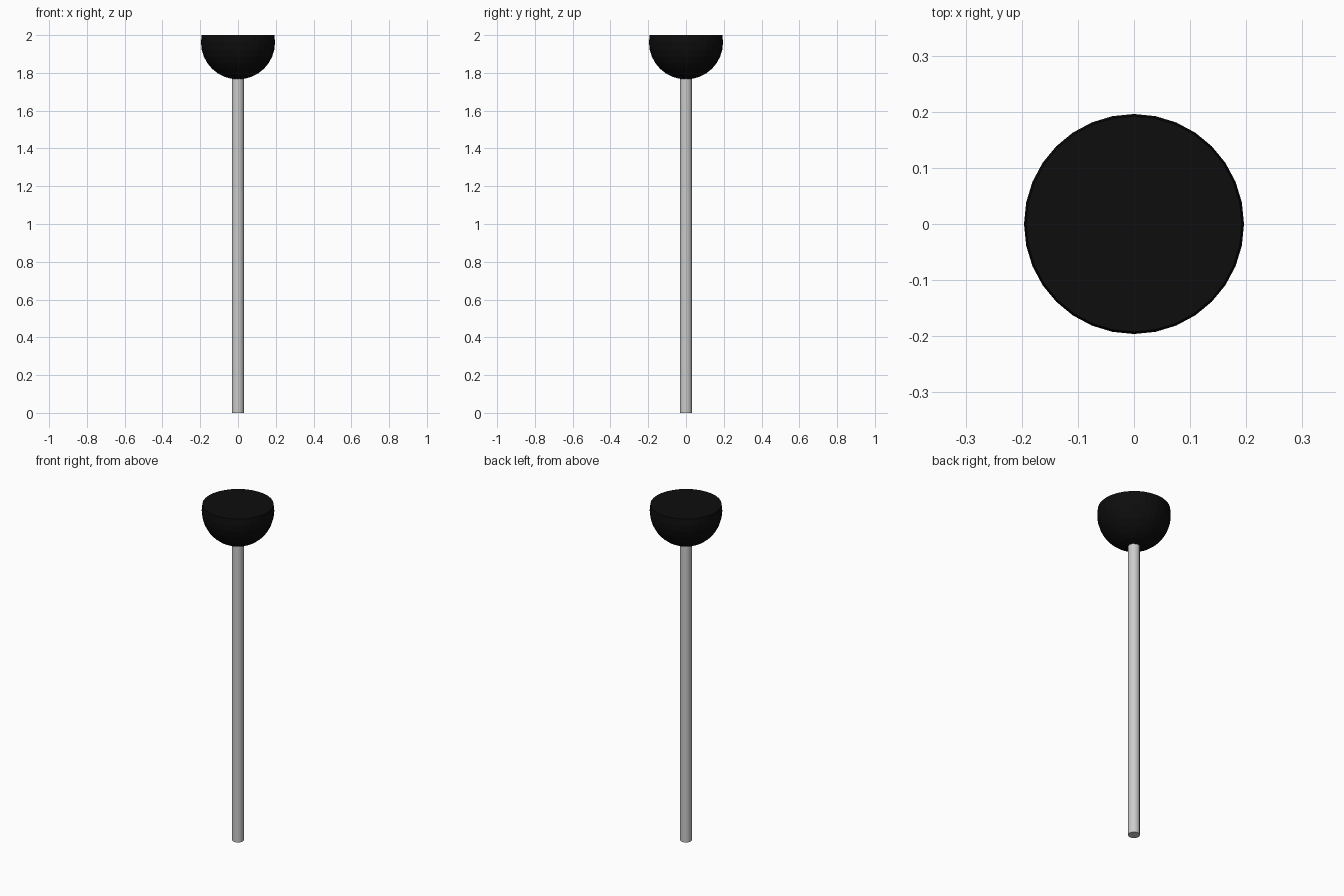
import bpy, bmesh, math

if "Cube" in bpy.data.objects:
    bpy.data.objects.remove(bpy.data.objects["Cube"])

# Slim grey pole
POLE_R, CUP_R = 0.033, 0.196
ring = math.sin(math.radians(11.25))
cup_z = 2.0 - CUP_R * ring          # sphere centre, one ring below the flat top
pole_top = cup_z - CUP_R + 0.01
bpy.ops.mesh.primitive_cylinder_add(vertices=10, radius=POLE_R, depth=pole_top,
                                    location=(0, 0, pole_top / 2),
                                    rotation=(0, 0, math.pi / 2))
pole = bpy.context.object
pole.name = "pole"
bpy.ops.object.shade_smooth_by_angle(angle=math.radians(40))

# Black rounded head: sphere sliced flat just above its equator
bm = bmesh.new()
bmesh.ops.create_uvsphere(bm, u_segments=32, v_segments=16, radius=CUP_R)
cut = CUP_R * ring + 1e-4
bmesh.ops.delete(bm, geom=[v for v in bm.verts if v.co.z > cut], context='VERTS')
bmesh.ops.holes_fill(bm, edges=[e for e in bm.edges if e.is_boundary], sides=0)
bmesh.ops.recalc_face_normals(bm, faces=bm.faces[:])
mesh = bpy.data.meshes.new("head")
bm.to_mesh(mesh)
bm.free()
head = bpy.data.objects.new("head", mesh)
head.location.z = cup_z
bpy.context.collection.objects.link(head)
black = bpy.data.materials.new("black")
black.diffuse_color = (0.004, 0.004, 0.004, 1)
black.use_nodes = True
black.node_tree.nodes["Principled BSDF"].inputs["Base Color"].default_value = black.diffuse_color
mesh.materials.append(black)
